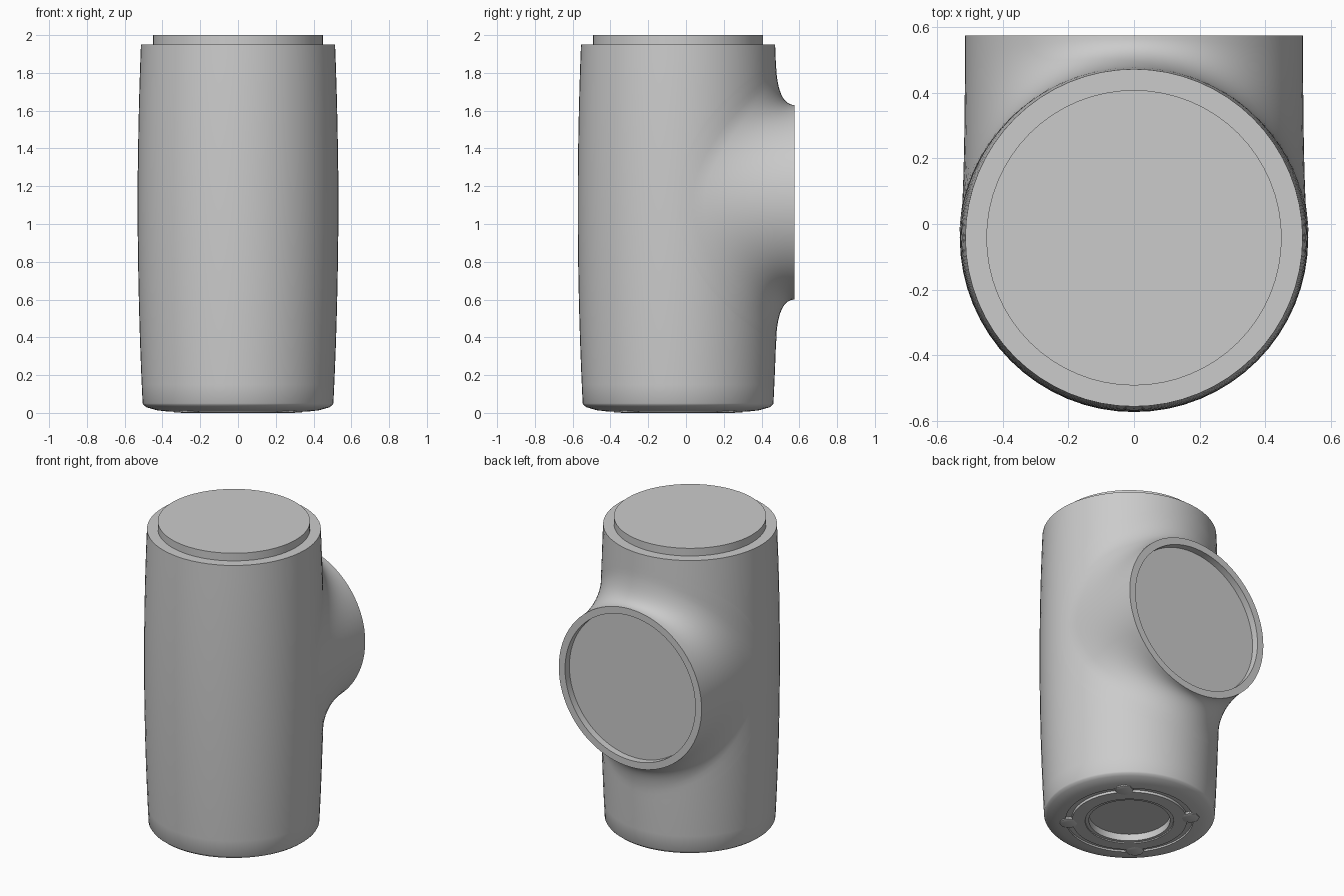
import bpy, bmesh
from math import sin, cos, pi, hypot, sqrt, radians
from mathutils import Vector

cube = bpy.data.objects.get("Cube")
if cube:
    bpy.data.objects.remove(cube, do_unlink=True)

AXIS_Y = -0.042          # centre line of the upright tube
PORT_Y, PORT_Z, PORT_R = 0.575, 1.115, 0.515

grey = bpy.data.materials.new("light grey")
grey.use_nodes = True
grey.diffuse_color = (0.6, 0.6, 0.6, 1)
grey.node_tree.nodes["Principled BSDF"].inputs["Base Color"].default_value = (0.6, 0.6, 0.6, 1)


def skin(name, rings, cap_start=True, cap_end=True, angle=30):
    """Join closed rings of points into one smooth-shaded surface."""
    bm = bmesh.new()
    loops = [[bm.verts.new(p) for p in ring] for ring in rings]
    n = len(loops[0])
    for a, b in zip(loops, loops[1:]):
        for i in range(n):
            j = (i + 1) % n
            bm.faces.new((a[i], a[j], b[j], b[i]))
    if cap_start:
        bm.faces.new(loops[0])
    if cap_end:
        bm.faces.new(loops[-1])
    bmesh.ops.recalc_face_normals(bm, faces=bm.faces)
    mesh = bpy.data.meshes.new(name)
    bm.to_mesh(mesh)
    bm.free()
    mesh.materials.append(grey)
    obj = bpy.data.objects.new(name, mesh)
    bpy.context.collection.objects.link(obj)
    bpy.ops.object.select_all(action='DESELECT')
    obj.select_set(True)
    bpy.context.view_layer.objects.active = obj
    bpy.ops.object.shade_smooth_by_angle(angle=radians(angle))
    return obj


def circle(r, z, n=64, cx=0, cy=AXIS_Y):
    return [(cx + r * cos(2 * pi * i / n), cy + r * sin(2 * pi * i / n), z) for i in range(n)]


def tube_radius(z):
    """Gentle barrel shape of the upright tube."""
    return 0.531 - 0.0236 * (z - 1.1) ** 2


# Upright tube: recessed base, ring groove, barrel wall, stepped top
base = [(0.24, 0.05), (0.24, 0.006), (0.26, 0.006), (0.262, 0.0), (0.34, 0.003),
        (0.342, 0.018), (0.375, 0.018), (0.377, 0.008), (0.43, 0.014), (0.485, 0.03), (0.5, 0.042)]
wall = [(tube_radius(z), z) for z in [0.05 + 0.1 * i for i in range(20)]]
top = [(0.45, 1.95), (0.45, 2.0)]
skin("upright_tube", [circle(r, z) for r, z in base + wall + top])

# Four pads along the groove in the base
for k in range(4):
    a = pi / 4 + k * pi / 2
    x, y = 0.36 * cos(a), AXIS_Y + 0.36 * sin(a)
    skin("base_pad", [circle(r, z, 8, x, y) for r, z in [(0.055, 0.03), (0.055, 0.004), (0.045, 0.0)]])


# Side port: recessed disc, rim, and a fillet that flows into the tube
def port_ring(r, y):
    return [Vector((r * cos(t), y, PORT_Z + r * sin(t))) for t in angles]


def fillet_point(t, s):
    x, z = PORT_R * cos(t), PORT_Z + PORT_R * sin(t)
    rim = Vector((x, PORT_Y, z))
    corner = Vector((x, AXIS_Y + sqrt(tube_radius(z) ** 2 - x * x), z))
    phi, end_z = pi / 2 * cos(t), PORT_Z + (PORT_R + 0.23) * sin(t)
    end = Vector((tube_radius(end_z) * sin(phi), AXIS_Y + tube_radius(end_z) * cos(phi), end_z))
    p = rim * (1 - s) ** 2 + corner * 2 * s * (1 - s) + end * s * s
    # keep the fillet on or outside the tube wall
    dist, least = hypot(p.x, p.y - AXIS_Y), tube_radius(p.z) + 0.001
    if dist < least:
        p.x *= least / dist
        p.y = AXIS_Y + (p.y - AXIS_Y) * least / dist
    return p


N, STEPS = 80, 14
angles = [2 * pi * i / N for i in range(N)]
rings = [port_ring(0.47, 0.53), port_ring(0.47, PORT_Y)]
rings += [[fillet_point(t, k / STEPS) for t in angles] for k in range(STEPS + 1)]
skin("side_port", rings, cap_end=False)
